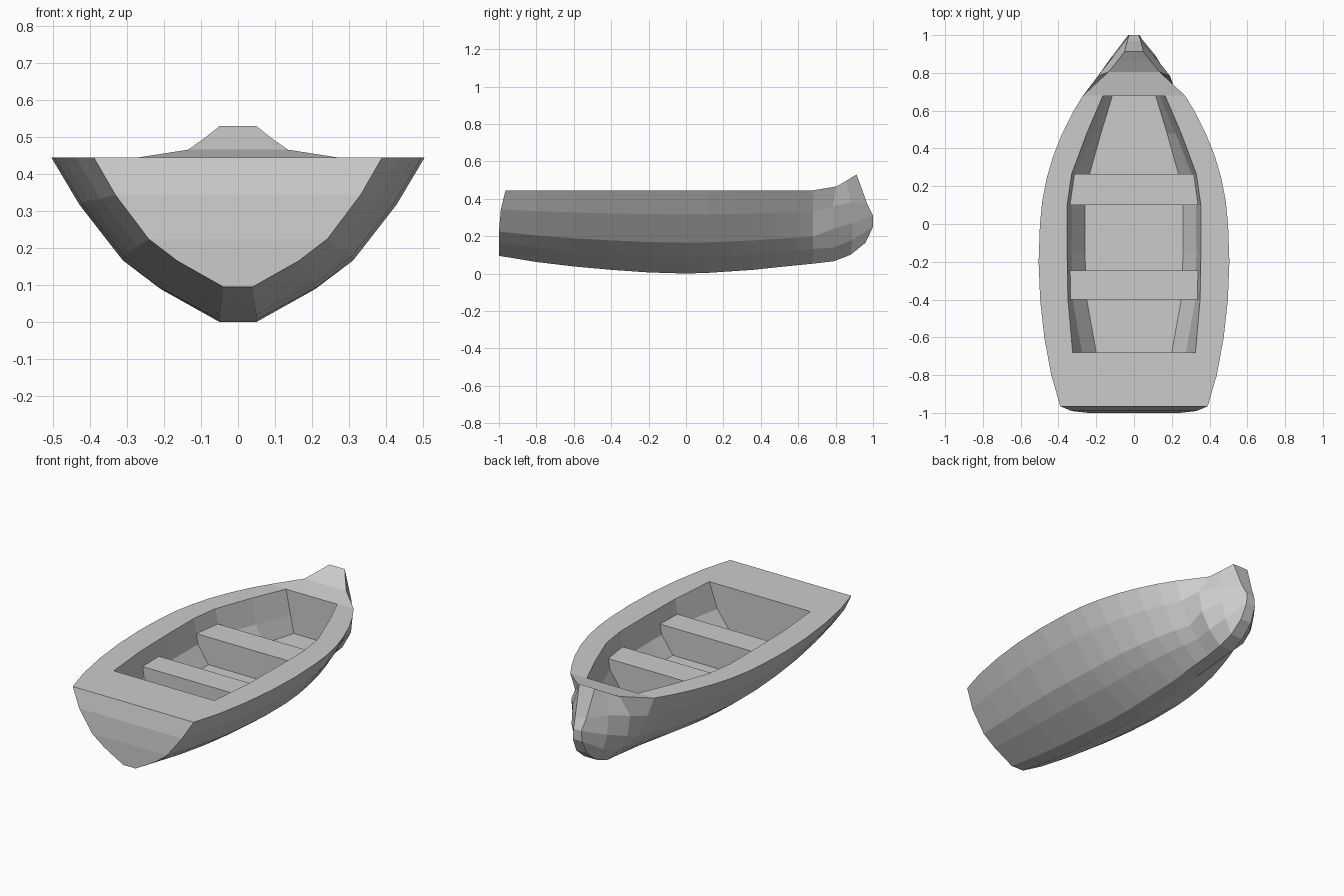
import bpy, bmesh

if "Cube" in bpy.data.objects:
    bpy.data.objects.remove(bpy.data.objects["Cube"])

DECK = 0.445
FLOOR = 0.2
SEAT_TOP = 0.36


def loft(name, rings):
    """Skin mirrored half sections; each ring lists (x, y, z) from bottom to top."""
    bm = bmesh.new()
    loops = []
    for r in rings:
        pts = list(r) + [(-x, y, z) for x, y, z in reversed(r)]
        loops.append([bm.verts.new(p) for p in pts])
    n = len(loops[0])
    for a, b in zip(loops, loops[1:]):
        for i in range(n):
            j = (i + 1) % n
            bm.faces.new((a[i], a[j], b[j], b[i]))
    # end caps as level strips
    for lp in (loops[0], loops[-1]):
        for i in range(n // 2 - 1):
            bm.faces.new((lp[i], lp[i + 1], lp[n - 2 - i], lp[n - 1 - i]))
    bmesh.ops.recalc_face_normals(bm, faces=bm.faces)
    me = bpy.data.meshes.new(name)
    bm.to_mesh(me)
    bm.free()
    ob = bpy.data.objects.new(name, me)
    bpy.context.collection.objects.link(ob)
    return ob


# Hull: regular stations (y, deck half width, keel height) plus a shaped bow
shape = [(0.10, 0), (0.42, 0.2), (0.62, 0.37), (0.85, 0.71), (1, 1)]
stations = [(-1, 0.39, 0.095), (-0.8, 0.438, 0.062), (-0.6, 0.475, 0.038),
            (-0.4, 0.497, 0.02), (-0.2, 0.505, 0.006), (0, 0.498, 0.0),
            (0.12, 0.486, 0.004), (0.24, 0.463, 0.012), (0.36, 0.428, 0.02),
            (0.48, 0.38, 0.033), (0.59, 0.325, 0.044), (0.68, 0.27, 0.053)]
rake = [0, 0, 0, 0.01, 0.035]
rings = []
for k, (y, b, keel) in enumerate(stations):
    rings.append([(max(b * fx, 0.04), y + (rake[i] if k == 0 else 0),
                   keel + (DECK - keel) * fz) for i, (fx, fz) in enumerate(shape)])
rings.append([(0.045, 0.79, 0.066), (0.12, 0.79, 0.14), (0.175, 0.79, 0.24),
              (0.19, 0.785, 0.36), (0.135, 0.805, 0.466)])
rings.append([(0.04, 0.88, 0.10), (0.09, 0.89, 0.18), (0.115, 0.89, 0.27),
              (0.115, 0.88, 0.38), (0.09, 0.86, 0.498)])
rings.append([(0.035, 0.96, 0.165), (0.03, 1.0, 0.25), (0.025, 1.0, 0.31),
              (0.035, 0.97, 0.37), (0.05, 0.912, 0.53)])
hull = loft("hull", rings)

# Well: (y, rim, knuckle, floor) half widths
well = [(-0.68, 0.325, 0.275, 0.20), (-0.4, 0.35, 0.325, 0.25),
        (-0.15, 0.354, 0.33, 0.26), (0.1, 0.354, 0.328, 0.26),
        (0.265, 0.33, 0.305, 0.235), (0.48, 0.25, 0.22, 0.175),
        (0.678, 0.165, 0.135, 0.115)]


def well_widths(y):
    for a, b in zip(well, well[1:]):
        if a[0] <= y <= b[0]:
            t = (y - a[0]) / (b[0] - a[0])
            return [p + (q - p) * t for p, q in zip(a[1:], b[1:])]


cutter = loft("well_cutter", [
    [(f, y, FLOOR), (k, y, 0.30), (r, y, DECK), (r, y, 0.6)] for y, r, k, f in well])
mod = hull.modifiers.new("well", "BOOLEAN")
mod.operation = "DIFFERENCE"
mod.solver = "EXACT"
mod.object = cutter
bpy.context.view_layer.objects.active = hull
bpy.ops.object.modifier_apply(modifier=mod.name)
bpy.data.objects.remove(cutter)

# Solid bench seats fitted to the well walls
for name, y0, y1 in (("rear_seat", -0.4, -0.245), ("front_seat", 0.1, 0.265)):
    sec = []
    for y in (y0, y1):
        r, k, f = well_widths(y)
        top = k + (r - k) * (SEAT_TOP - 0.30) / (DECK - 0.30)
        sec.append([(f, y, FLOOR - 0.005), (k + 0.002, y, 0.30), (top + 0.002, y, SEAT_TOP)])
    loft(name, sec)
